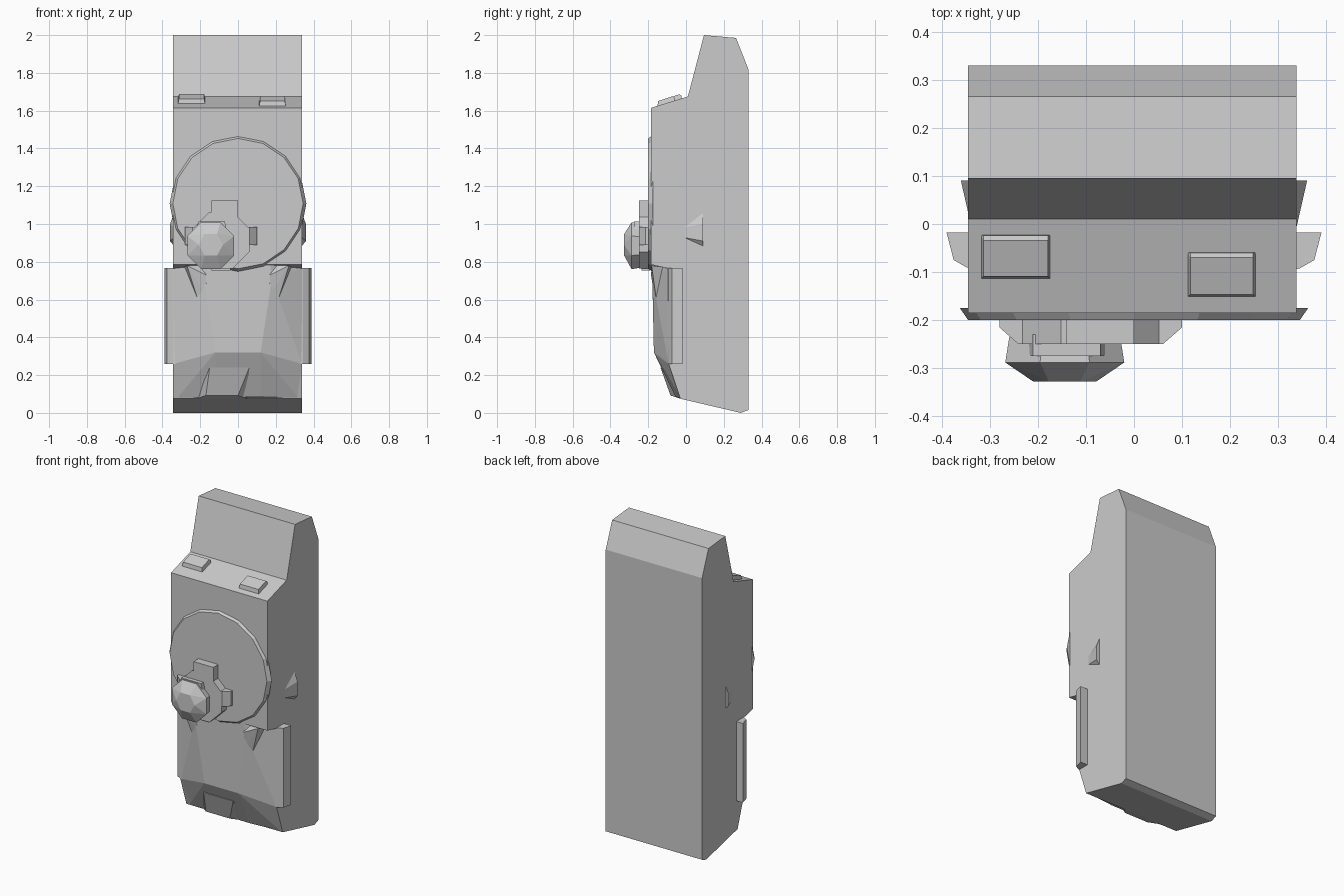
import bpy, bmesh
from math import sin, cos, pi

def finish(name, bm):
    bmesh.ops.recalc_face_normals(bm, faces=bm.faces[:])
    me = bpy.data.meshes.new(name)
    bm.to_mesh(me)
    bm.free()
    ob = bpy.data.objects.new(name, me)
    bpy.context.collection.objects.link(ob)
    return ob

def hull(name, pts):
    bm = bmesh.new()
    for p in pts:
        bm.verts.new(p)
    r = bmesh.ops.convex_hull(bm, input=bm.verts[:])
    junk = [v for v in bm.verts if not v.link_faces]
    bmesh.ops.delete(bm, geom=junk, context='VERTS')
    bmesh.ops.dissolve_limit(bm, angle_limit=0.02, verts=bm.verts[:], edges=bm.edges[:])
    return finish(name, bm)

def prism(name, profile, place, a, b):
    """Sweep a 2D profile between two levels a and b."""
    bm = bmesh.new()
    f = bm.faces.new([bm.verts.new(place(u, v, a)) for u, v in profile])
    new = bmesh.ops.extrude_face_region(bm, geom=[f])['geom']
    step = [q - p for p, q in zip(place(0, 0, a), place(0, 0, b))]
    bmesh.ops.translate(bm, vec=step, verts=[e for e in new if isinstance(e, bmesh.types.BMVert)])
    return finish(name, bm)

def ring(cx, cz, y, r, n, phase=0):
    return [(cx + r * sin(2 * pi * (i + phase) / n), y,
             cz + r * cos(2 * pi * (i + phase) / n)) for i in range(n)]

def both(pts):
    return [(s * x, y, z) for s in (-1, 1) for x, y, z in pts]

# Main slab: side profile swept across the width
side = [(0.095, 2.0), (0.265, 1.985), (0.33, 1.82), (0.33, 0.015), (0.29, 0.0),
        (-0.03, 0.075), (-0.092, 0.26), (-0.095, 0.765), (-0.185, 0.785),
        (-0.185, 1.615), (0.01, 1.675)]
prism("body", side, lambda y, z, x: (x, y, z), -0.345, 0.338)

# Faceted lower front
hull("lower_front", both([
    (0.18, -0.178, 0.71), (0.17, -0.18, 0.785), (0.12, -0.17, 0.32),
    (0.338, -0.095, 0.765), (0.338, -0.092, 0.26), (0.32, -0.03, 0.08),
    (0.12, -0.055, 0.085), (0.3, 0.0, 0.765)]))

# Foot block at the bottom
hull("foot_block", [
    (-0.15, -0.135, 0.24), (0.06, -0.135, 0.24), (0.0, -0.082, 0.092), (-0.17, -0.082, 0.092),
    (-0.22, -0.03, 0.075), (0.05, -0.03, 0.075), (-0.15, -0.05, 0.24), (0.06, -0.05, 0.24)])

# Large shallow disc
hull("front_disc", ring(0, 1.108, -0.175, 0.362, 16) + ring(0, 1.108, -0.2, 0.345, 16))

# Turret base with tabs
hull("turret_base", ring(-0.09, 0.915, -0.19, 0.162, 8, 0.5) + ring(-0.09, 0.915, -0.25, 0.162, 8, 0.5))
prism("top_tab", [(-0.14, 1.02), (0.0, 1.02), (0.0, 1.125), (-0.14, 1.125)],
      lambda x, z, y: (x, y, z), -0.19, -0.25)
prism("bottom_tab", [(-0.14, 0.755), (-0.04, 0.755), (-0.04, 0.82), (-0.14, 0.82)],
      lambda x, z, y: (x, y, z), -0.19, -0.235)
for name, s in (("left_tab", -1), ("right_tab", 1)):
    hull(name, [(-0.09 + s * dx, y, z) for z in (0.89, 0.985)
                for dx, y in ((0.1, -0.19), (0.19, -0.19), (0.19, -0.215), (0.15, -0.25), (0.1, -0.25))])

# Faceted turret knob with brow
hull("turret_knob", ring(-0.144, 0.885, -0.23, 0.124, 8, 0.5) + ring(-0.144, 0.885, -0.288, 0.134, 8, 0.5)
     + ring(-0.144, 0.89, -0.328, 0.065, 6, 0.5))
hull("turret_brow", [(x, y, z) for x, z in ((-0.22, 0.97), (-0.06, 0.97), (-0.07, 1.012), (-0.21, 1.012))
                     for y in (-0.23, -0.275)])

# Mirrored details
for s, tag in ((-1, "left"), (1, "right")):
    # Side armour plate
    prism(tag + "_side_plate",
          [(0.33, -0.095), (0.345, -0.092), (0.375, -0.075), (0.388, -0.025), (0.39, -0.018), (0.33, -0.018)],
          lambda x, y, z: (s * x, y, z), 0.26, 0.768)
    # Small side fin
    hull(tag + "_side_fin", [(s * x, y, z) for x, y, z in (
        (0.335, -0.02, 0.93), (0.335, -0.02, 0.98), (0.335, 0.09, 1.065), (0.335, 0.09, 0.88),
        (0.36, 0.09, 0.91), (0.36, 0.09, 1.0))])
    # Wedge bracket under the disc
    hull(tag + "_bracket", [(s * x, y, z) for x, y, z in (
        (0.285, -0.11, 0.77), (0.27, -0.182, 0.78), (0.17, -0.185, 0.73), (0.17, -0.15, 0.78),
        (0.165, -0.168, 0.615), (0.215, -0.158, 0.607), (0.2, -0.12, 0.61))])

# Ledge hatches on the sloping shoulder
for tag, x0, x1, y0, y1 in (("left", -0.32, -0.172, -0.115, -0.022), ("right", 0.11, 0.255, -0.153, -0.058)):
    base = lambda y: 1.667 + 0.29 * y
    hull(tag + "_hatch", [(x, y, base(y) - 0.01) for x in (x0, x1) for y in (y0, y1)]
         + [(x, y, base(y) + h) for x in (x0 + 0.007, x1 - 0.007)
            for y, h in ((y0 + 0.006, 0.027), (y1 - 0.012, 0.03), (y1 - 0.002, 0.018))])
